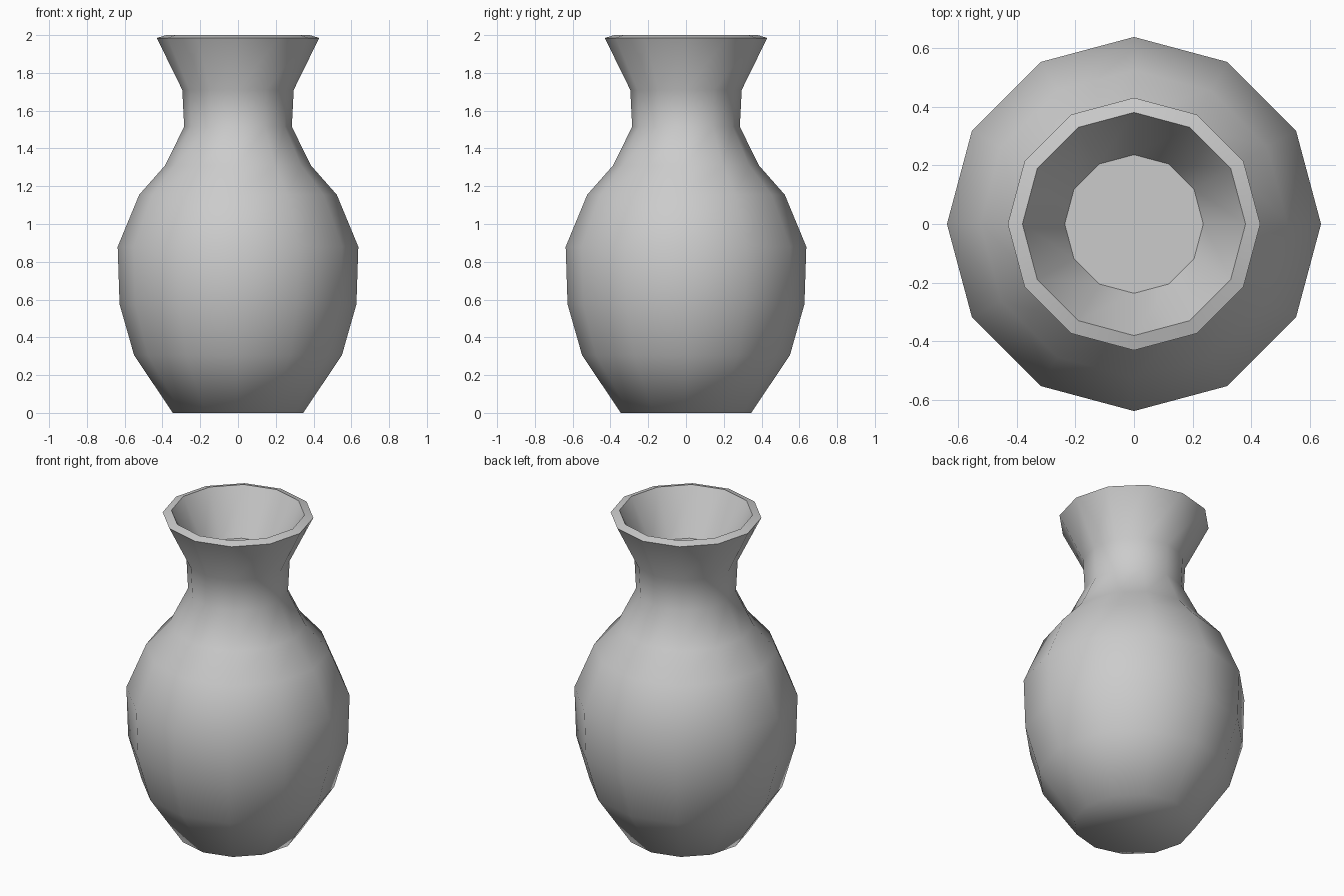
import bpy
import bmesh
import math

cube = bpy.data.objects.get("Cube")
if cube:
    bpy.data.objects.remove(cube, do_unlink=True)

SIDES = 12

# Radius and height: foot, belly, shoulder, neck, flared lip, inner funnel
PROFILE = [
    (0.345, 0), (0.55, 0.305), (0.627, 0.575), (0.637, 0.88),
    (0.523, 1.155), (0.386, 1.31), (0.285, 1.515), (0.295, 1.71),
    (0.43, 1.985), (0.38, 2.0), (0.236, 1.73),
]


def make_material(name, color):
    mat = bpy.data.materials.new(name)
    mat.use_nodes = True
    mat.diffuse_color = color
    mat.node_tree.nodes["Principled BSDF"].inputs["Base Color"].default_value = color
    return mat


def make_ring(bm, radius, z):
    angles = [math.tau * i / SIDES for i in range(SIDES)]
    return [bm.verts.new((radius * math.cos(a), radius * math.sin(a), z)) for a in angles]


# Vase: rings bridged along the profile, closed at the base and inside the neck
bm = bmesh.new()
rings = [make_ring(bm, r, z) for r, z in PROFILE]
for low, high in zip(rings, rings[1:]):
    for i in range(SIDES):
        j = (i + 1) % SIDES
        bm.faces.new((low[i], low[j], high[j], high[i]))
bm.faces.new(list(reversed(rings[0])))
bm.faces.new(rings[-1])

mesh = bpy.data.meshes.new("vase")
bm.to_mesh(mesh)
bm.free()
mesh.materials.append(make_material("grey ceramic", (0.6, 0.6, 0.6, 1)))
vase = bpy.data.objects.new("vase", mesh)
bpy.context.collection.objects.link(vase)

# Smooth body with crisp lip and inner floor
bpy.ops.object.select_all(action="DESELECT")
vase.select_set(True)
bpy.context.view_layer.objects.active = vase
bpy.ops.object.shade_smooth_by_angle(angle=math.radians(60))
